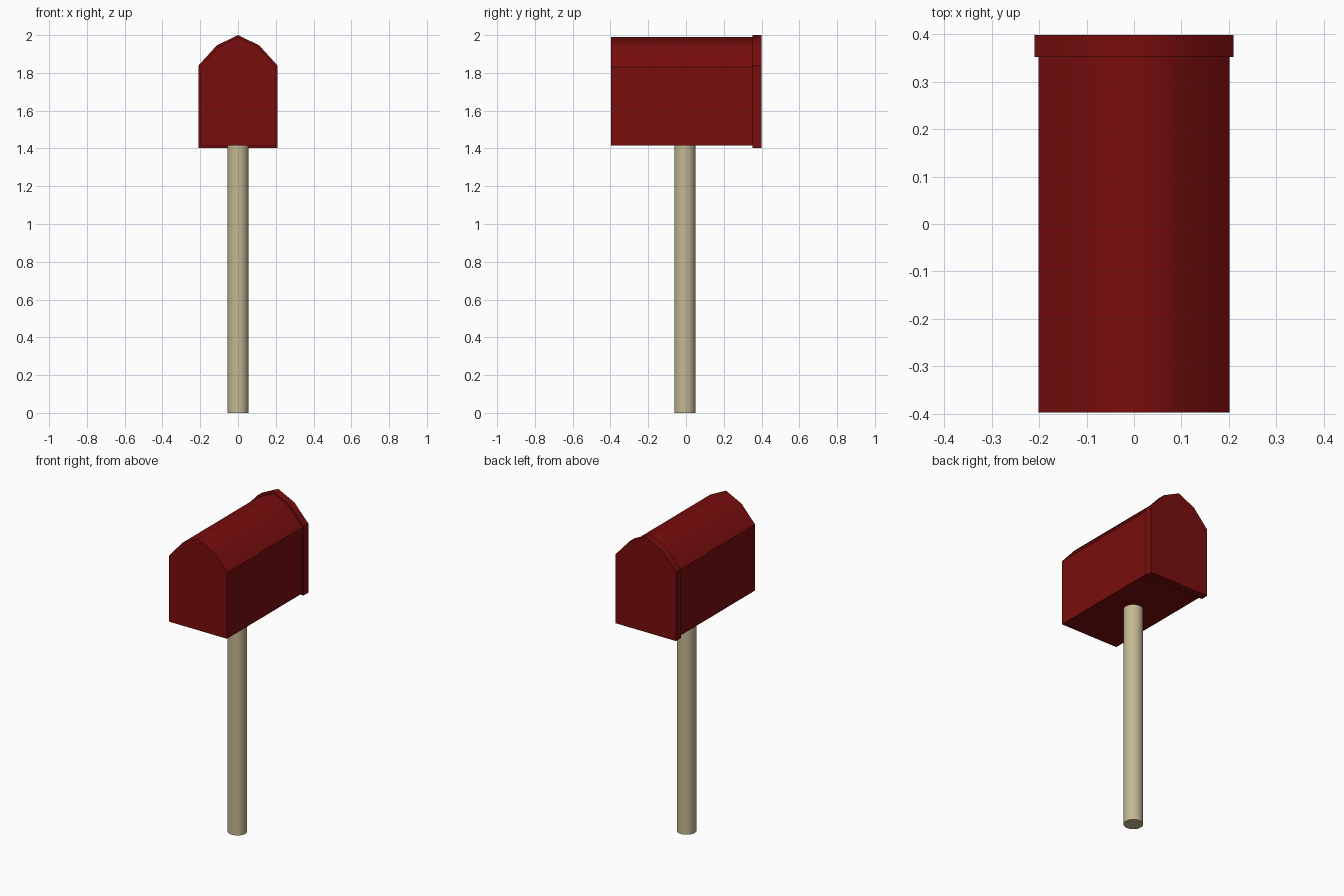
import bpy, bmesh

if "Cube" in bpy.data.objects:
    bpy.data.objects.remove(bpy.data.objects["Cube"])


def material(name, color):
    m = bpy.data.materials.new(name)
    m.diffuse_color = color
    m.use_nodes = True
    m.node_tree.nodes["Principled BSDF"].inputs["Base Color"].default_value = m.diffuse_color
    return m


red = material("red_paint", (0.19, 0.004, 0.004, 1))
wood = material("pale_wood", (0.56, 0.48, 0.29, 1))


def add_object(name, bm, mat):
    bmesh.ops.recalc_face_normals(bm, faces=bm.faces)
    mesh = bpy.data.meshes.new(name)
    bm.to_mesh(mesh)
    bm.free()
    mesh.materials.append(mat)
    ob = bpy.data.objects.new(name, mesh)
    bpy.context.collection.objects.link(ob)
    return ob


def arched_box(name, half, y0, y1):
    """Extrude a mirrored half profile (bottom, shoulder, haunch, peak) along y."""
    outline = half + [(-x, z) for x, z in reversed(half[:-1])]
    bm = bmesh.new()
    face = bm.faces.new([bm.verts.new((x, y0, z)) for x, z in outline])
    ext = bmesh.ops.extrude_face_region(bm, geom=[face])
    moved = [v for v in ext["geom"] if isinstance(v, bmesh.types.BMVert)]
    bmesh.ops.translate(bm, verts=moved, vec=(0, y1 - y0, 0))
    bmesh.ops.recalc_face_normals(bm, faces=bm.faces)
    # Only the curved roof is smooth; walls and ends stay flat
    for f in bm.faces:
        f.smooth = f.normal.z > 0.3
    return add_object(name, bm, red)


# Box body
arched_box("mailbox_body",
           [(0.202, 1.415), (0.202, 1.83), (0.108, 1.936), (0, 1.989)],
           -0.398, 0.352)

# Slightly larger door cap at the back end
arched_box("mailbox_door",
           [(0.21, 1.403), (0.21, 1.838), (0.112, 1.946), (0, 2.0)],
           0.352, 0.399)

# Round post
bpy.ops.mesh.primitive_cylinder_add(vertices=32, radius=0.056, depth=1.415,
                                    location=(0, -0.006, 1.415 / 2))
post = bpy.context.object
post.name = "post"
post.data.materials.append(wood)
bpy.ops.object.shade_smooth_by_angle()
